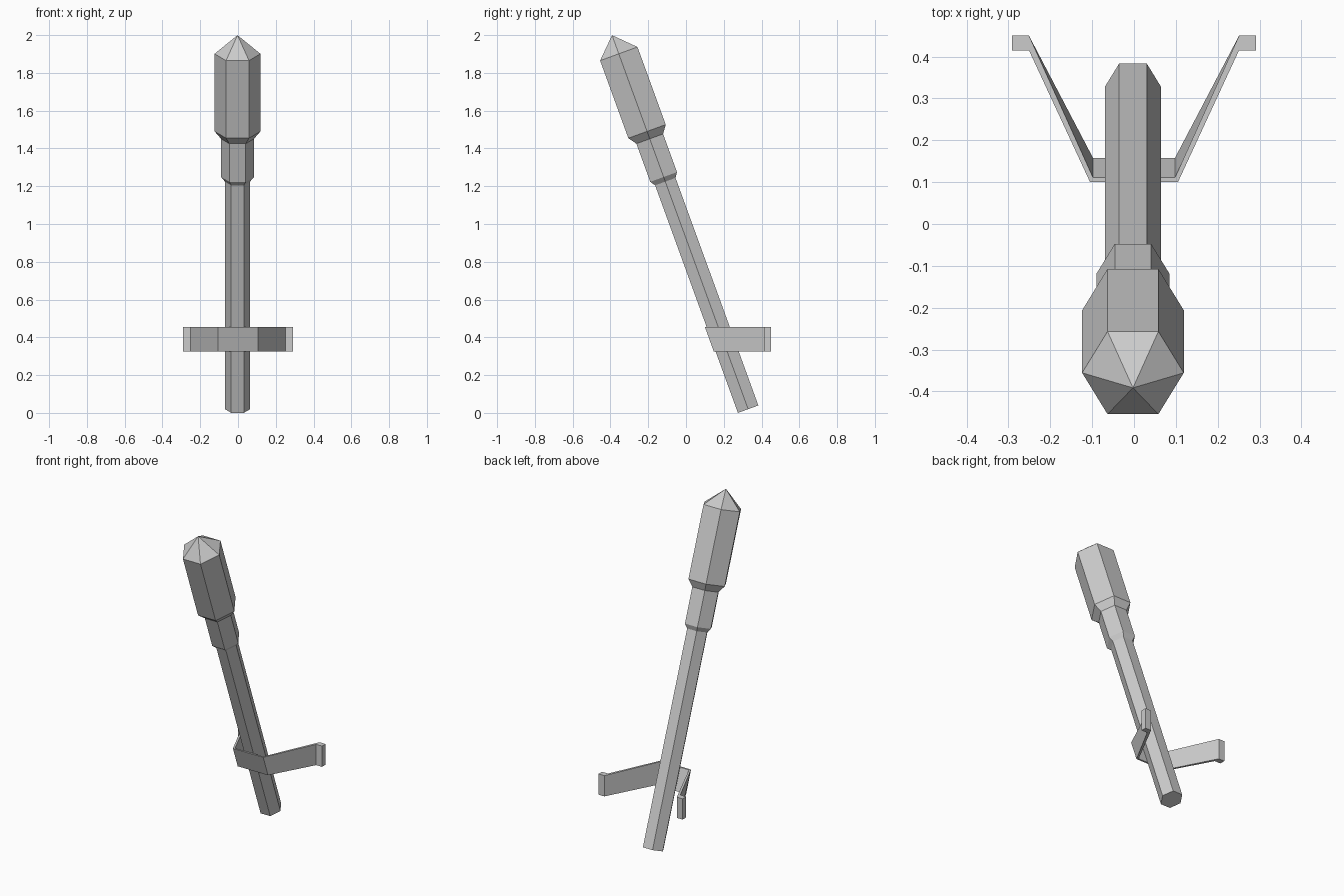
import bpy, bmesh
from math import radians, cos, sin, pi
from mathutils import Matrix, Vector

if "Cube" in bpy.data.objects:
    bpy.data.objects.remove(bpy.data.objects["Cube"])

TILT = radians(20)
# torch axis starts at the foot and leans towards the front
AXIS = Matrix.Translation((-0.0025, 0.329, 0.0197)) @ Matrix.Rotation(TILT, 4, 'X')


def finish(bm, name):
    bmesh.ops.recalc_face_normals(bm, faces=bm.faces)
    me = bpy.data.meshes.new(name)
    bm.to_mesh(me)
    bm.free()
    ob = bpy.data.objects.new(name, me)
    bpy.context.collection.objects.link(ob)
    return ob


def hex_ring(bm, r, s):
    return [bm.verts.new(AXIS @ Vector((r * cos(i * pi / 3), r * sin(i * pi / 3), s)))
            for i in range(6)]


def bridge(bm, a, b):
    n = len(a)
    for i in range(n):
        j = (i + 1) % n
        bm.faces.new((a[i], a[j], b[j], b[i]))


# torch: hexagonal handle, collar and head as (radius, distance along axis)
bm = bmesh.new()
profile = [(0.0665, 0), (0.0665, 1.282), (0.087, 1.308),
           (0.087, 1.523), (0.1215, 1.565), (0.1215, 2.002)]
rings = [hex_ring(bm, r, s) for r, s in profile]
bm.faces.new(rings[0])
for a, b in zip(rings, rings[1:]):
    bridge(bm, a, b)
# pointed tip
tip = bm.verts.new(AXIS @ Vector((0, 0, 2.107)))
for i in range(6):
    bm.faces.new((rings[-1][i], rings[-1][(i + 1) % 6], tip))
finish(bm, "torch")

# wall bracket: bent strap outline (x, y, moves with slanted front plate)
half = [(0.105, 0.10, 1), (0.251, 0.415, 0), (0.292, 0.415, 0),
        (0.292, 0.45, 0), (0.251, 0.45, 0), (0.098, 0.111, 1)]
outline = half + [(-x, y, k) for x, y, k in reversed(half)]
bm = bmesh.new()
top = [bm.verts.new((x, y, 0.455)) for x, y, k in outline]
low = [bm.verts.new((x, y + 0.047 * k, 0.325)) for x, y, k in outline]
bridge(bm, low, top)
n = len(outline)
for ring in (low, top):
    # front plate, arms and wall tabs
    for q in ((0, 5, 6, 11), (0, 1, 4, 5), (1, 2, 3, 4), (11, 6, 7, 10), (10, 7, 8, 9)):
        bm.faces.new([ring[i] for i in q])
finish(bm, "wall_bracket")
